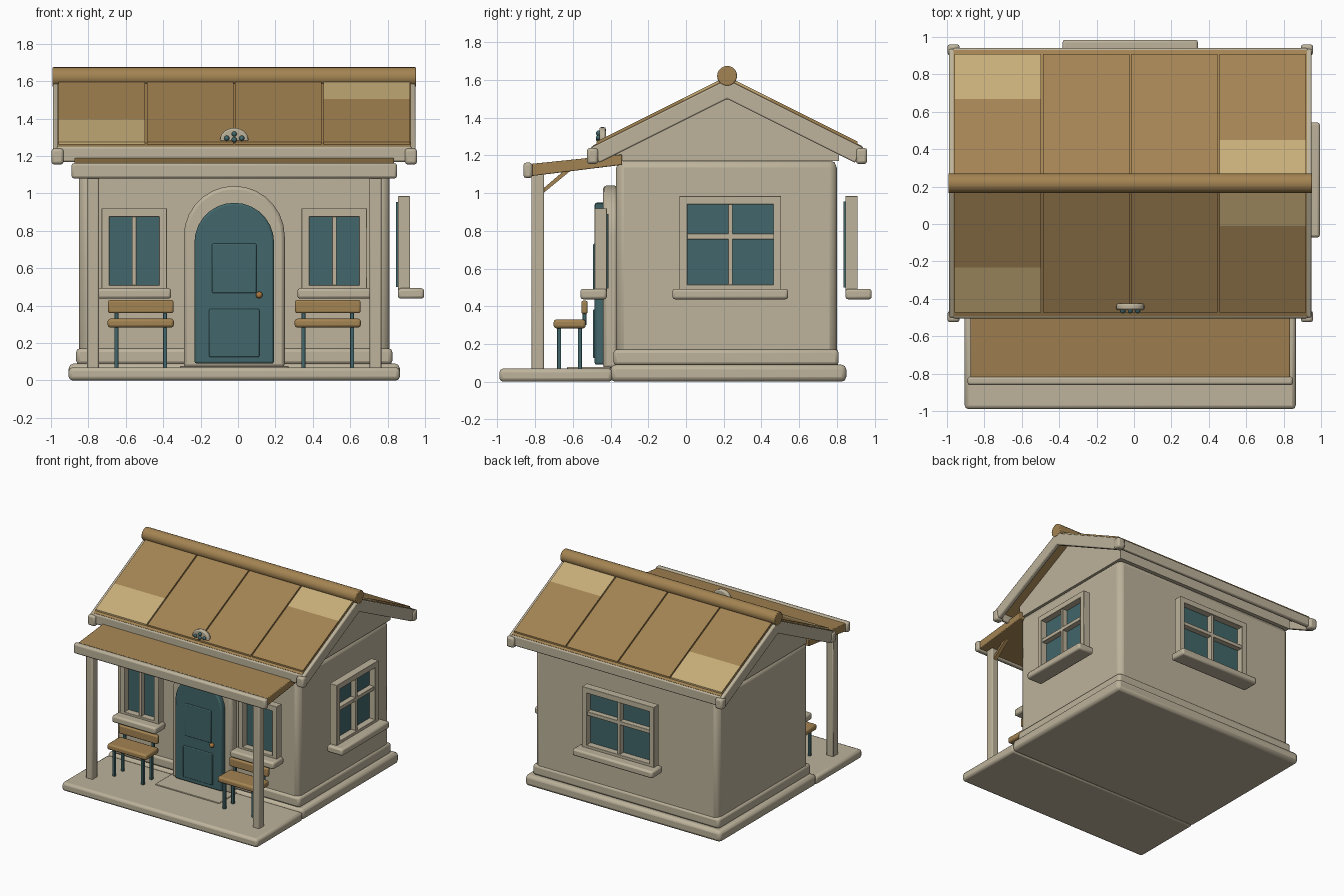
import bpy, bmesh, math
from mathutils import Matrix, Vector

if "Cube" in bpy.data.objects:
    bpy.data.objects.remove(bpy.data.objects["Cube"], do_unlink=True)

CX, RIDGE, SLOPE = -0.02, 0.218, 0.5   # middle of the house, ridge line, roof pitch
made = []


def material(name, color):
    m = bpy.data.materials.new(name)
    m.use_nodes = True
    m.diffuse_color = (*color, 1)
    m.node_tree.nodes["Principled BSDF"].inputs["Base Color"].default_value = (*color, 1)
    return m


CREAM = material("cream plaster", (0.51, 0.45, 0.33))
WOOD = material("brown wood", (0.37, 0.23, 0.085))
STRAW = material("pale straw", (0.57, 0.42, 0.19))
TEAL = material("dark teal", (0.054, 0.135, 0.145))
AMBER = material("amber knob", (0.42, 0.19, 0.05))


def finish(name, bm, mat, bevel=0, segments=2, matrix=None):
    bmesh.ops.recalc_face_normals(bm, faces=bm.faces)
    if matrix:
        bm.transform(matrix)
    me = bpy.data.meshes.new(name)
    bm.to_mesh(me)
    bm.free()
    me.materials.append(mat)
    ob = bpy.data.objects.new(name, me)
    bpy.context.collection.objects.link(ob)
    if bevel:
        mod = ob.modifiers.new("soft edges", "BEVEL")
        mod.width, mod.segments = bevel, segments
        mod.limit_method, mod.angle_limit = "ANGLE", math.radians(35)
    made.append(ob)
    return ob


def boxes(name, parts, mat, bevel=0, matrix=None):
    """Joined boxes, each given as x, y and z ranges."""
    bm = bmesh.new()
    for xr, yr, zr in parts:
        lo, hi = Vector((xr[0], yr[0], zr[0])), Vector((xr[1], yr[1], zr[1]))
        m = Matrix.Translation((lo + hi) / 2) @ Matrix.Diagonal((*(hi - lo), 1))
        bmesh.ops.create_cube(bm, size=1, matrix=m)
    return finish(name, bm, mat, bevel, 2, matrix)


def prism(name, pts, axis, a, b, mat, bevel=0):
    """Profile extruded along x (points are y, z) or y (points are x, z)."""
    bm = bmesh.new()
    verts = [bm.verts.new((a, p, q) if axis == "x" else (p, a, q)) for p, q in pts]
    face = bm.faces.new(verts)
    out = bmesh.ops.extrude_face_region(bm, geom=[face])
    shift = Vector((b - a, 0, 0) if axis == "x" else (0, b - a, 0))
    bmesh.ops.translate(bm, vec=shift, verts=[v for v in out["geom"] if isinstance(v, bmesh.types.BMVert)])
    return finish(name, bm, mat, bevel)


def ball(name, pos, radius, mat):
    bm = bmesh.new()
    bmesh.ops.create_uvsphere(bm, u_segments=12, v_segments=8, radius=radius, matrix=Matrix.Translation(pos))
    return finish(name, bm, mat)


def arch(r, spring, bottom, squash=1, n=14):
    curve = [(CX + r * math.cos(math.pi * i / n), spring + squash * r * math.sin(math.pi * i / n)) for i in range(n + 1)]
    return [(CX + r, bottom)] + curve + [(CX - r, bottom)]


def chevron(top, bottom, half):
    """Bent roof profile with square-cut ends."""
    drop = half * SLOPE
    cut = (top - bottom) * 0.4
    return [(RIDGE - half, top - drop), (RIDGE, top), (RIDGE + half, top - drop),
            (RIDGE + half - cut, bottom - drop + cut * SLOPE), (RIDGE, bottom),
            (RIDGE - half + cut, bottom - drop + cut * SLOPE)]


def about(c, half):
    return (c - half, c + half)


# Floor slabs, walls and skirting
boxes("floor_slab", [(about(CX, 0.885), (-0.40, 0.85), (0, 0.09))], CREAM, 0.025)
boxes("porch_slab", [(about(CX, 0.885), (-0.99, -0.39), (0, 0.07))], CREAM, 0.02)
boxes("walls", [(about(CX, 0.83), (-0.37, 0.80), (0.08, 1.175))], CREAM, 0.04)
boxes("skirting", [(about(CX, 0.845), (-0.385, 0.81), (0.085, 0.172))], CREAM, 0.02)
prism("gable", [(-0.375, 1.17), (-0.375, 1.27), (RIDGE, 1.565), (0.811, 1.27), (0.811, 1.17)],
      "x", CX - 0.832, CX + 0.832, CREAM)

# Main roof deck, gable boards, eave boards and corner caps
prism("roof_deck", chevron(1.608, 1.565, 0.712), "x", CX - 0.945, CX + 0.945, WOOD)
for label, s in (("right", -1), ("left", 1)):
    prism(label + "_gable_board", chevron(1.603, 1.50, 0.72), "x", CX + s * 0.935, CX + s * 0.97, CREAM, 0.008)
for label, s in (("front", -1), ("back", 1)):
    y = RIDGE + s * 0.705
    boxes(label + "_eave_board", [(about(CX, 0.95), about(y, 0.017), (1.168, 1.25))], CREAM, 0.01)
    boxes(label + "_eave_caps", [(about(CX + t * 0.945, 0.033), about(y + s * 0.008, 0.03), (1.155, 1.24))
                                 for t in (-1, 1)], CREAM, 0.015)

    # Roof panels: the outer two carry a pale band
    for i in range(4):
        x0 = CX - 0.945 + i * 0.4725
        cuts = {0: (0.0, 0.45, 0.692), 3: (0.0, 0.218, 0.692)}.get(i, (0.0, 0.692))
        if i == 3:
            cuts = (0.0, 0.23, 0.692)
        for k in range(len(cuts) - 1):
            pale = (i == 0 and k == 1) or (i == 3 and k == 0)
            a, b = cuts[k], cuts[k + 1]
            prism(f"{label}_roof_panel_{i + 1}_{k + 1}",
                  [(RIDGE + s * a, 1.62 - a * SLOPE), (RIDGE + s * b, 1.62 - b * SLOPE),
                   (RIDGE + s * b, 1.60 - b * SLOPE), (RIDGE + s * a, 1.60 - a * SLOPE)],
                  "x", x0 + 0.005, x0 + 0.4675, STRAW if pale else WOOD)

# Ridge log
bm = bmesh.new()
bmesh.ops.create_cone(bm, cap_ends=True, segments=20, radius1=0.053, radius2=0.053, depth=1.945,
                      matrix=Matrix.Translation((CX, RIDGE, 1.622)) @ Matrix.Rotation(math.pi / 2, 4, "Y"))
finish("ridge_log", bm, WOOD, 0.006)

# Porch roof, beam, posts and braces
prism("porch_roof", [(-0.825, 1.155), (-0.34, 1.205), (-0.34, 1.15), (-0.825, 1.09)],
      "x", CX - 0.855, CX + 0.855, WOOD, 0.005)
boxes("porch_beam", [(about(CX, 0.87), (-0.862, -0.815), (1.08, 1.162))], CREAM, 0.014)
for label, s in (("right", -1), ("left", 1)):
    x = CX + s * 0.755
    boxes(label + "_porch_post", [(about(x, 0.031), (-0.82, -0.752), (0.06, 1.10))], CREAM, 0.008)
    prism(label + "_porch_brace", [(-0.757, 1.0), (-0.757, 1.025), (-0.64, 1.125), (-0.605, 1.125)],
          "x", x - 0.015, x + 0.015, WOOD)


def window(name, matrix, width, z0, z1, sill_half, crossbar):
    """Frame facing local -y with glass at its back and a sill below."""
    h, depth = width / 2, (-0.065, 0)
    bars = [(about(s * (h - 0.021), 0.021), depth, (z0, z1)) for s in (-1, 1)]
    bars += [((-h, h), depth, (z0, z0 + 0.035)), ((-h, h), depth, (z1 - 0.045, z1)),
             ((-0.0125, 0.0125), (-0.055, 0), (z0, z1))]
    if crossbar:
        bars.append(((-h, h), (-0.055, 0), (0.755, 0.785)))
    boxes(name + "_frame", bars, CREAM, 0.003, matrix)
    boxes(name + "_glass", [((0.03 - h, h - 0.03), (-0.012, 0.01), (z0 + 0.02, z1 - 0.03))], TEAL, 0, matrix)
    boxes(name + "_sill", [(about(0, sill_half), (-0.14, 0), (0.437, 0.493))], CREAM, 0.014, matrix)


def placed(x, y, degrees):
    return Matrix.Translation((x, y, 0)) @ Matrix.Rotation(math.radians(degrees), 4, "Z")


# Windows
for label, s in (("right", -1), ("left", 1)):
    window("front_" + label + "_window", placed(CX + s * 0.535, -0.42, 0), 0.35, 0.475, 0.92, 0.197, False)
window("side_window", placed(0.855, 0.235, 90), 0.54, 0.48, 0.985, 0.307, True)
window("back_window", placed(CX, 0.845, 180), 0.65, 0.48, 0.985, 0.362, True)

# Arched door with surround, panels, knob and step mat
prism("door_surround", arch(0.27, 0.77, 0.07), "y", -0.36, -0.44, CREAM, 0.018)
prism("door", arch(0.213, 0.737, 0.09), "y", -0.43, -0.485, TEAL, 0.012)
boxes("door_panels", [(about(CX, 0.118), (-0.493, -0.48), (0.467, 0.732)),
                      (about(CX, 0.134), (-0.493, -0.48), (0.125, 0.383))], TEAL, 0.006)
ball("door_knob", (0.113, -0.50, 0.457), 0.018, AMBER)
boxes("door_mat", [(about(CX, 0.29), (-0.63, -0.40), (0.06, 0.078))], CREAM, 0.004)

# Porch chairs
for label, s in (("right", -1), ("left", 1)):
    c = CX + s * 0.50
    boxes(label + "_chair_seat", [(about(c, 0.177), (-0.702, -0.532), (0.283, 0.33))], WOOD, 0.014)
    boxes(label + "_chair_back", [(about(c, 0.175), (-0.555, -0.522), (0.36, 0.43))], WOOD, 0.01)
    legs = [(about(c + t * 0.13, 0.011), about(y, 0.011), (0.065, 0.30)) for t in (-1, 1) for y in (-0.673, -0.563)]
    posts = [(about(c + t * 0.13, 0.01), (-0.548, -0.528), (0.30, 0.38)) for t in (-1, 1)]
    boxes(label + "_chair_legs", legs + posts, TEAL, 0.003)

# Small half-round crest with beads on the front roof
prism("roof_crest", arch(0.075, 1.29, 1.275, 0.8), "y", -0.425, -0.46, CREAM, 0.01)
for n, (dx, z) in enumerate(((-0.04, 1.295), (0, 1.287), (0.04, 1.295), (0, 1.318))):
    ball(f"crest_bead_{n + 1}", (CX + dx, -0.464, z), 0.014, TEAL)

# Smooth bevels and round parts, keep hard edges
bpy.ops.object.select_all(action="DESELECT")
for ob in made:
    ob.select_set(True)
bpy.context.view_layer.objects.active = made[0]
bpy.ops.object.shade_smooth_by_angle(angle=math.radians(40))
